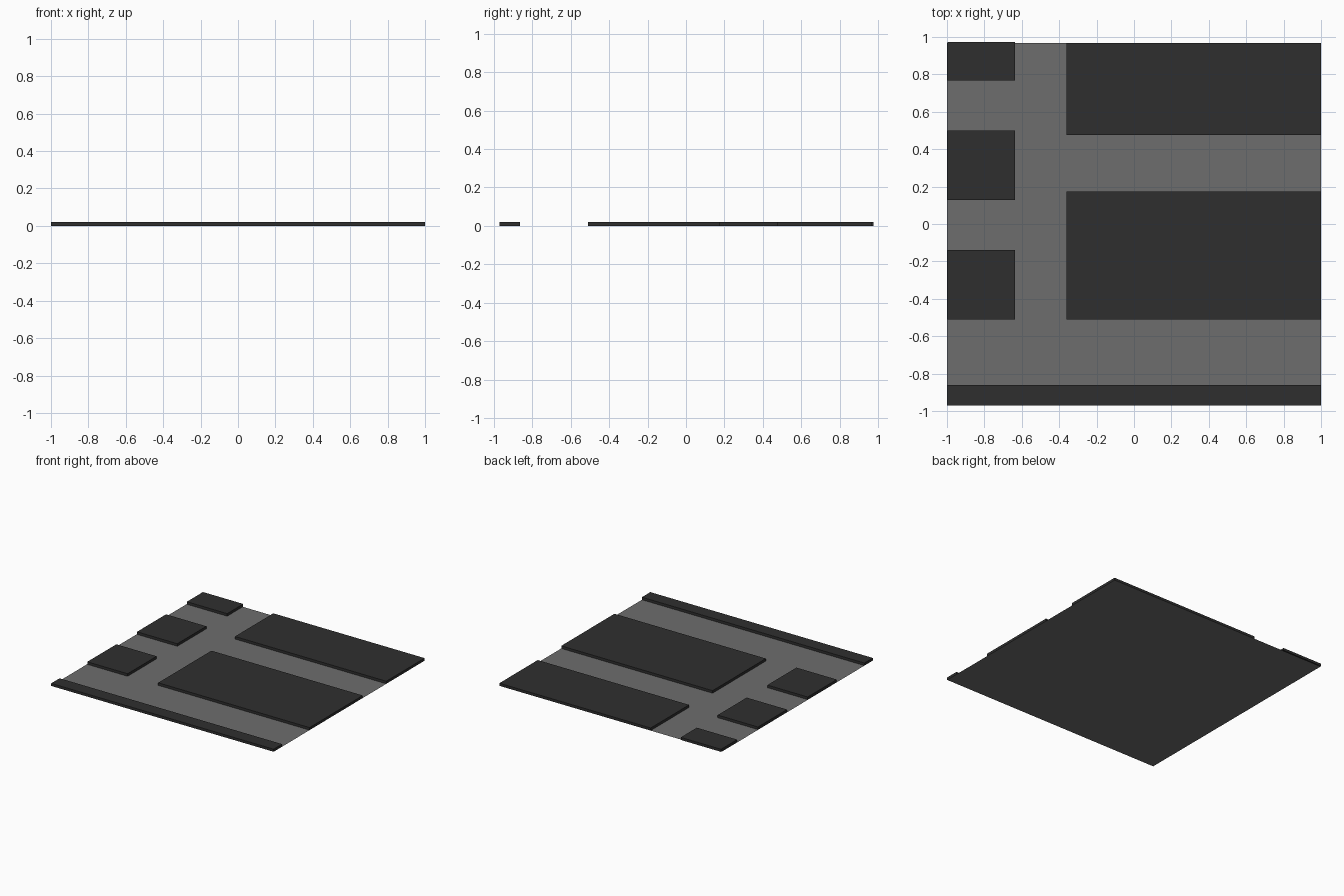
import bpy
import bmesh

if "Cube" in bpy.data.objects:
    bpy.data.objects.remove(bpy.data.objects["Cube"])


def material(name, value):
    m = bpy.data.materials.new(name)
    m.diffuse_color = (value, value, value, 1)
    m.use_nodes = True
    m.node_tree.nodes["Principled BSDF"].inputs["Base Color"].default_value = m.diffuse_color
    return m


asphalt = material("asphalt grey", 0.155)
paving = material("dark paving", 0.028)
HEIGHT = 0.021


def slab(name, x0, x1, y0, y1, h, mat):
    """Rectangle at ground level, raised into an open-bottomed slab if h > 0."""
    bm = bmesh.new()
    face = bm.faces.new([bm.verts.new((x, y, 0)) for x, y in
                         ((x0, y0), (x1, y0), (x1, y1), (x0, y1))])
    if h:
        top = bmesh.ops.extrude_face_region(bm, geom=[face])["geom"]
        verts = [v for v in top if isinstance(v, bmesh.types.BMVert)]
        bmesh.ops.translate(bm, verts=verts, vec=(0, 0, h))
        # the road sheet closes the underside
        low = [f for f in bm.faces if all(v.co.z < 1e-6 for v in f.verts)]
        bmesh.ops.delete(bm, geom=low, context='FACES_ONLY')
        for f in bm.faces:
            f.normal_update()
            c = f.calc_center_median()
            out = c.x - (x0 + x1) / 2, c.y - (y0 + y1) / 2, c.z - h / 2
            if sum(a * b for a, b in zip(out, f.normal)) < 0:
                f.normal_flip()
    mesh = bpy.data.meshes.new(name)
    bm.to_mesh(mesh)
    bm.free()
    mesh.materials.append(mat)
    obj = bpy.data.objects.new(name, mesh)
    bpy.context.collection.objects.link(obj)
    return obj


# Road surface: thin sheet under everything
slab("road_surface", -1, 1, -0.97, 0.968, 0, asphalt)

# Long pavement along the front
slab("front_pavement", -1, 1, -0.97, -0.862, HEIGHT, paving)

# Large city blocks on the right
for i, (y0, y1) in enumerate(((-0.51, 0.173), (0.475, 0.967))):
    slab(f"large_block_{i + 1}", -0.36, 1, y0, y1, HEIGHT, paving)

# Small city blocks on the left
for i, (y0, y1) in enumerate(((-0.51, -0.138), (0.128, 0.5), (0.768, 0.974))):
    slab(f"small_block_{i + 1}", -0.997, -0.635, y0, y1, HEIGHT, paving)
